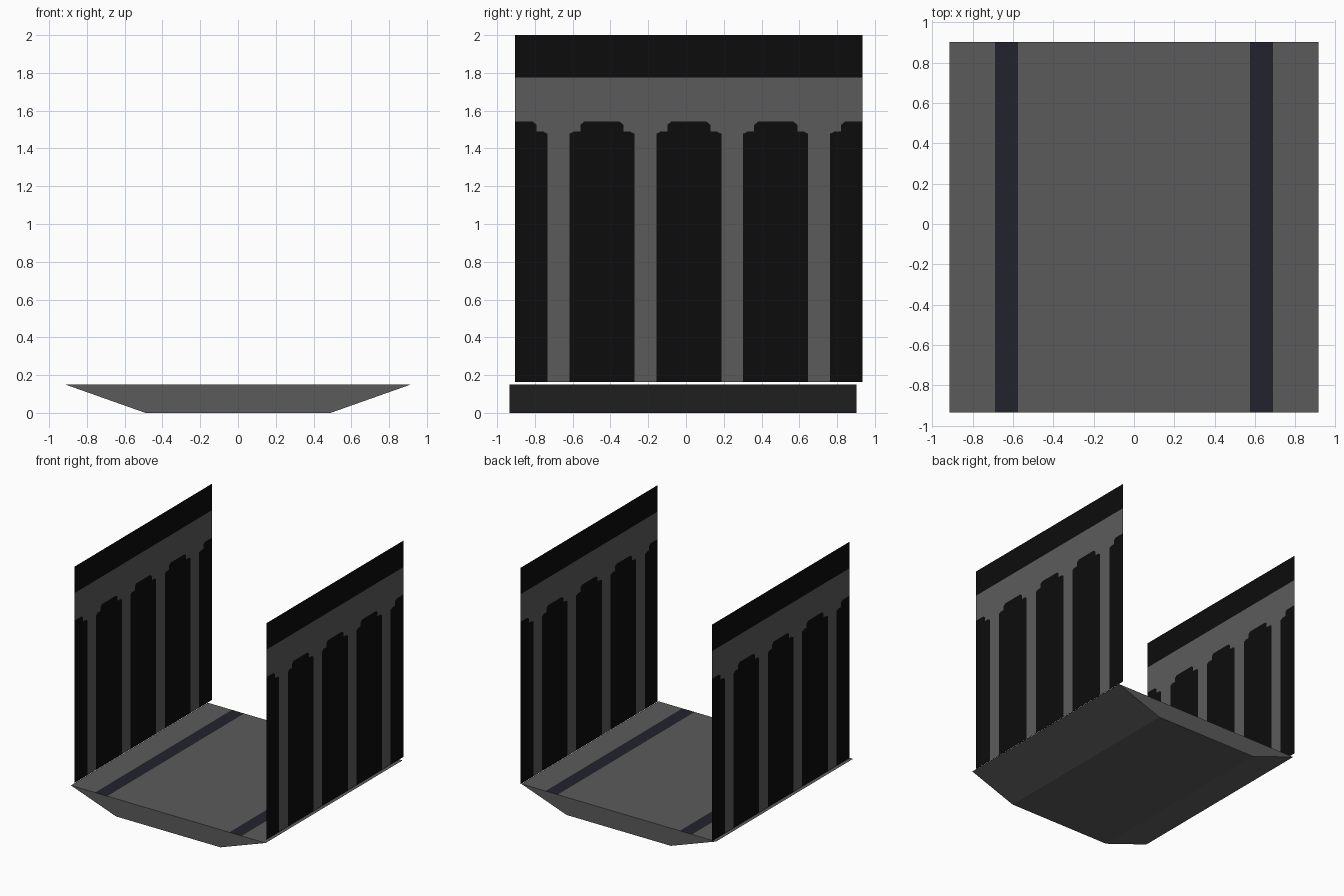
import bpy, bmesh

if "Cube" in bpy.data.objects:
    bpy.data.objects.remove(bpy.data.objects["Cube"])


def material(name, rgb):
    m = bpy.data.materials.new(name)
    m.diffuse_color = (*rgb, 1.0)
    m.use_nodes = True
    m.node_tree.nodes["Principled BSDF"].inputs["Base Color"].default_value = m.diffuse_color
    return m


GREY = material("concrete grey", (0.105, 0.105, 0.105))
BLACK = material("near black", (0.0037, 0.0037, 0.0037))
NAVY = material("dark navy", (0.016, 0.016, 0.027))


def make_object(name, bm, mats):
    mesh = bpy.data.meshes.new(name)
    bm.to_mesh(mesh)
    bm.free()
    for m in mats:
        mesh.materials.append(m)
    obj = bpy.data.objects.new(name, mesh)
    bpy.context.collection.objects.link(obj)
    return obj


# Deck: tapered cross-section extruded along y, stripes cut into its top
bm = bmesh.new()
profile = [(-0.49, 0), (0.49, 0), (0.914, 0.15), (0.688, 0.15), (0.574, 0.15),
           (-0.574, 0.15), (-0.688, 0.15), (-0.914, 0.15)]
front = bm.faces.new([bm.verts.new((x, -0.935, z)) for x, z in profile])
ext = bmesh.ops.extrude_face_region(bm, geom=[front], use_keep_orig=True)
moved = [g for g in ext["geom"] if isinstance(g, bmesh.types.BMVert)]
bmesh.ops.translate(bm, verts=moved, vec=(0, 1.837, 0))
bmesh.ops.recalc_face_normals(bm, faces=bm.faces[:])
for f in bm.faces:
    c = f.calc_center_median()
    if f.normal.z > 0.9 and 0.574 < abs(c.x) < 0.688:
        f.material_index = 1
make_object("deck", bm, [GREY, NAVY])

# Side walls: sheets with painted arches, built from vertical strips
Z0, BAND, TOP = 0.164, 1.775, 2.0
MID, PITCH = 0.015, 0.46
# Half of one arch: (start, end, start height, end height) from its middle
STRIPS = [(0.0, 0.093, 1.542, 1.542), (0.093, 0.114, 1.542, 1.525),
          (0.114, 0.152, 1.49, 1.49), (0.152, 0.172, 1.487, 1.478),
          (0.172, 0.23, Z0, Z0)]


def wall(name, x, side):
    bm = bmesh.new()

    def quad(ya, yb, low, high, mat):
        pts = [(ya, low[0]), (yb, low[1]), (yb, high[1]), (ya, high[0])]
        f = bm.faces.new([bm.verts.new((x, y, z)) for y, z in pts])
        f.material_index = mat
        f.normal_update()
        if f.normal.x * side < 0:
            f.normal_flip()

    for k in range(-2, 3):
        for s in (-1, 1):
            if k * s == 2:          # end arches are cut in half
                continue
            c = MID + k * PITCH
            for a, b, ha, hb in STRIPS:
                ya, yb = c + s * a, c + s * b
                if ha > Z0:
                    quad(ya, yb, (Z0, Z0), (ha, hb), 1)
                quad(ya, yb, (ha, hb), (BAND, BAND), 0)
    # Dark band along the top
    quad(MID - 2 * PITCH, MID + 2 * PITCH, (BAND, BAND), (TOP, TOP), 1)
    bmesh.ops.remove_doubles(bm, verts=bm.verts[:], dist=0.0005)
    make_object(name, bm, [GREY, BLACK])


wall("left_wall", -0.9, -1)
wall("right_wall", 0.9, 1)
